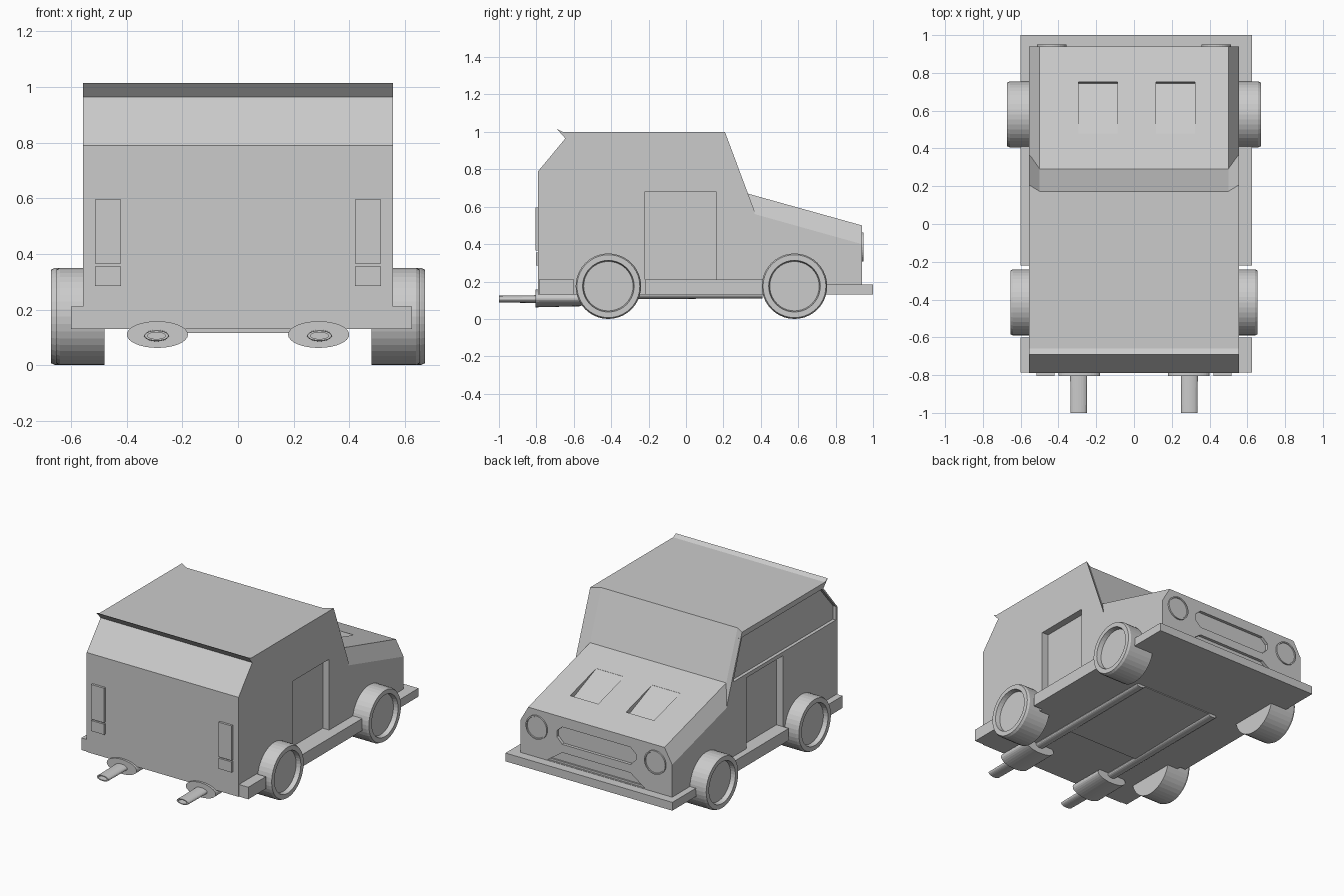
import bpy, bmesh, math

if "Cube" in bpy.data.objects:
    bpy.data.objects.remove(bpy.data.objects["Cube"])

grey = bpy.data.materials.new("plain grey")
grey.diffuse_color = (0.6, 0.6, 0.6, 1)
grey.use_nodes = True
grey.node_tree.nodes["Principled BSDF"].inputs["Base Color"].default_value = grey.diffuse_color


def loft(name, sections):
    """Skin equal-length closed sections, capped at both ends."""
    bm = bmesh.new()
    rings = [[bm.verts.new(p) for p in s] for s in sections]
    n = len(rings[0])
    for a, b in zip(rings, rings[1:]):
        for i in range(n):
            j = (i + 1) % n
            bm.faces.new((a[i], a[j], b[j], b[i]))
    bm.faces.new(rings[0])
    bm.faces.new(rings[-1])
    bmesh.ops.recalc_face_normals(bm, faces=bm.faces)
    me = bpy.data.meshes.new(name)
    bm.to_mesh(me)
    bm.free()
    me.materials.append(grey)
    ob = bpy.data.objects.new(name, me)
    bpy.context.collection.objects.link(ob)
    return ob


def prism_x(name, yz, x0, x1):
    return loft(name, [[(x, y, z) for y, z in yz] for x in (x0, x1)])


def prism_y(name, xz, y0, y1):
    return loft(name, [[(x, y, z) for x, z in xz] for y in (y0, y1)])


def box(name, x0, x1, y0, y1, z0, z1):
    return prism_x(name, [(y0, z0), (y1, z0), (y1, z1), (y0, z1)], x0, x1)


def turned(name, axis, centre, rings, n=32):
    """Round part: rings of (position on axis, half width, half height)."""
    secs = []
    for pos, ra, rb in rings:
        s = []
        for i in range(n):
            t = 2 * math.pi * i / n
            c, d = ra * math.cos(t), rb * math.sin(t)
            s.append((pos, centre[0] + c, centre[1] + d) if axis == 'x'
                     else (centre[0] + c, pos, centre[1] + d))
        secs.append(s)
    return loft(name, secs)


def cut(target, cutters):
    for c in cutters:
        c.hide_render = True
        m = target.modifiers.new("cut", 'BOOLEAN')
        m.operation, m.solver, m.object = 'DIFFERENCE', 'EXACT', c
        bpy.context.view_layer.objects.active = target
        bpy.ops.object.modifier_apply(modifier=m.name)
        bpy.data.objects.remove(c)


# Cabin with roof lip; the windscreen sits slightly back between the pillars
side = [(-0.79, 0.13), (0.365, 0.13), (0.365, 0.58), (0.208, 1.0),
        (-0.66, 1.0), (-0.69, 1.015), (-0.645, 0.965), (-0.79, 0.79)]
W = 0.557
stations = []
for x, back in ((-W, 0), (-0.5, 0.035), (0.5, 0.035), (W, 0)):
    stations.append([(x, y - (back if y > 0 else 0), z) for y, z in side])
cabin = loft("cabin", stations)

# Recessed doors and the left side window
cutters = [box("door_cutter", min(s * 0.51, s * 0.7), max(s * 0.51, s * 0.7),
               -0.22, 0.16, 0.21, 0.68) for s in (-1, 1)]
cutters.append(prism_x("window_cutter",
                       [(-0.775, 0.705), (0.30, 0.705), (0.208, 0.965),
                        (-0.63, 0.965), (-0.775, 0.795)], -0.7, -0.535))
cut(cabin, cutters)

# Bonnet and nose with chamfered shoulders


def nose_section(y, shoulder, top):
    return [(-W, y, 0.15), (W, y, 0.15), (W, y, shoulder),
            (0.5, y, top), (-0.5, y, top), (-W, y, shoulder)]


bonnet = loft("bonnet", [nose_section(0.28, 0.585, 0.684),
                         nose_section(0.94, 0.40, 0.50)])


def bonnet_z(y):
    return 0.67 - (y - 0.33) * 0.279


# Wedge scoops, grille and lower intake
cutters = [prism_x("scoop_cutter",
                   [(0.48, bonnet_z(0.48) - 0.001), (0.745, bonnet_z(0.755) - 0.035),
                    (0.757, bonnet_z(0.755) + 0.02), (0.48, bonnet_z(0.48) + 0.05)],
                   c - 0.103, c + 0.103) for c in (-0.19, 0.22)]
cutters.append(prism_y("grille_cutter",
                       [(-0.29, 0.36), (-0.25, 0.32), (0.25, 0.32), (0.29, 0.36),
                        (0.29, 0.40), (0.25, 0.435), (-0.25, 0.435), (-0.29, 0.40)],
                       0.92, 1.0))
cutters.append(prism_y("intake_cutter",
                       [(-0.36, 0.187), (0.36, 0.187), (0.25, 0.265), (-0.25, 0.265)],
                       0.92, 1.0))
cut(bonnet, cutters)

# Chassis, sills and bumpers
L, R = -0.6, 0.625
box("floor", -0.5, 0.5, -0.75, 0.93, 0.13, 0.2)
box("rear_bumper", L, R, -0.785, -0.6, 0.13, 0.21)
box("sills", L, R, -0.22, 0.41, 0.13, 0.21)
box("front_bumper", L, R, 0.74, 1.0, 0.13, 0.185)
prism_x("under_plate", [(-0.3, 0.115), (0.41, 0.125), (0.41, 0.15), (-0.3, 0.15)],
        -0.28, 0.28)

# Wheels with sunken hubs
for s, sname in ((-1, "left"), (1, "right")):
    for y, out, wname in ((-0.415, 0.655, "rear"), (0.58, 0.672, "front")):
        turned(wname + "_wheel_" + sname, 'x', (y, 0.175),
               [(s * 0.48, 0.175, 0.175), (s * (out - 0.015), 0.175, 0.175),
                (s * out, 0.168, 0.168), (s * out, 0.138, 0.138),
                (s * (out - 0.03), 0.132, 0.132)], 40)

    # Headlights
    turned("headlight_" + sname, 'y', (s * 0.435, 0.385),
           [(0.92, 0.078, 0.078), (0.95, 0.078, 0.078),
            (0.95, 0.070, 0.070), (0.945, 0.068, 0.068)])

    # Tail lights
    a, b = sorted((s * 0.42, s * 0.515))
    box("tail_light_" + sname, a, b, -0.805, -0.78, 0.365, 0.595)
    box("reverse_light_" + sname, a, b, -0.803, -0.78, 0.285, 0.355)

    # Exhaust: long pipe, oval silencer, hollow tip
    turned("exhaust_pipe_" + sname, 'y', (s * 0.29, 0.122),
           [(-0.58, 0.032, 0.018), (0.41, 0.03, 0.012)], 16)
    turned("silencer_" + sname, 'y', (s * 0.29, 0.11),
           [(-0.805, 0.11, 0.048), (-0.56, 0.11, 0.042)])
    turned("exhaust_tip_" + sname, 'y', (s * 0.293, 0.106),
           [(-0.78, 0.045, 0.021), (-1.0, 0.043, 0.018),
            (-1.0, 0.032, 0.012), (-0.94, 0.032, 0.012)], 24)
